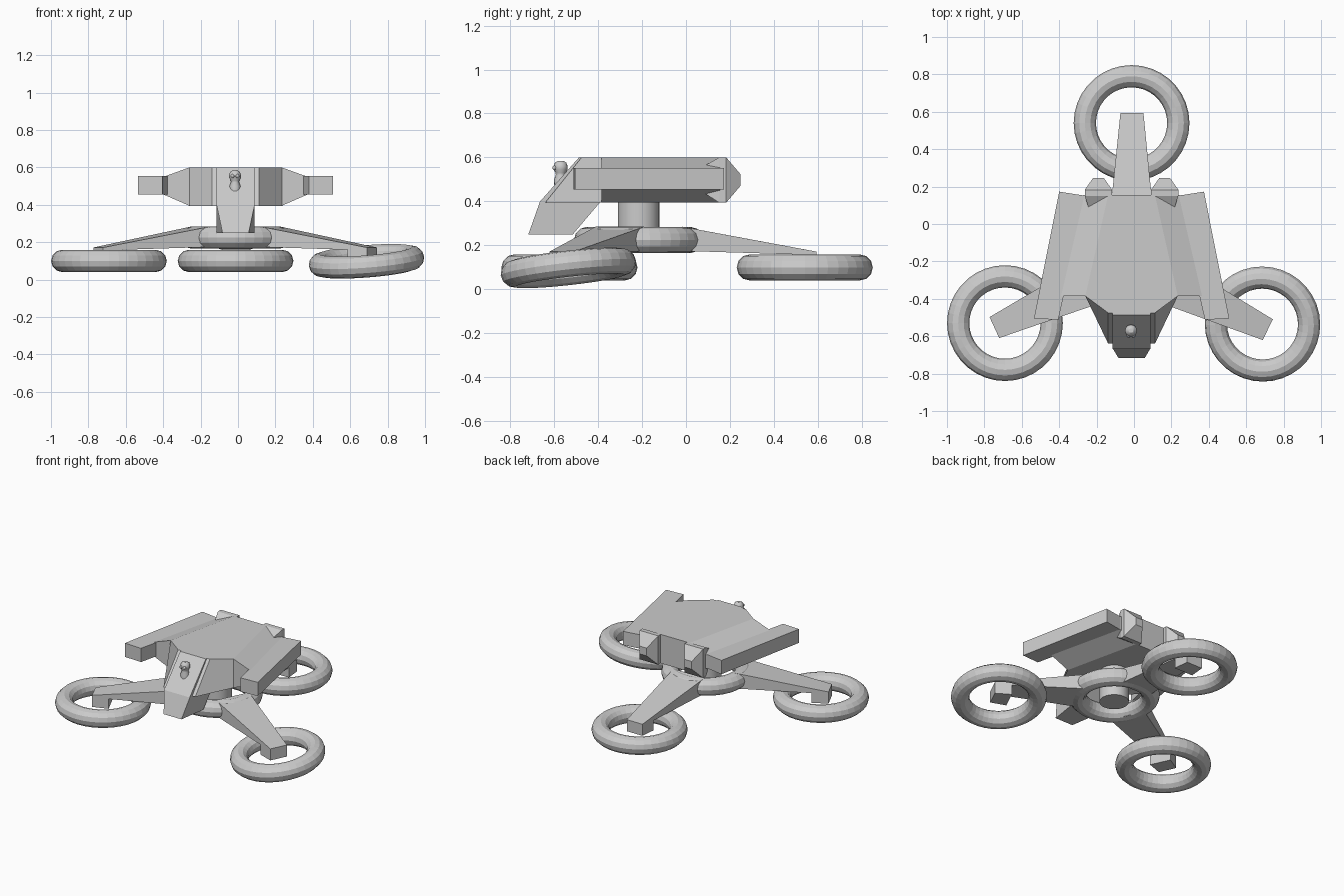
import bpy, bmesh
from math import cos, sin, pi, radians, atan2
from mathutils import Matrix

if "Cube" in bpy.data.objects:
    bpy.data.objects.remove(bpy.data.objects["Cube"])

CX = -0.013          # centre line of the craft
HUB = (CX, -0.215)   # centre of the undercarriage


def finish(name, bm):
    bmesh.ops.recalc_face_normals(bm, faces=bm.faces)
    me = bpy.data.meshes.new(name)
    bm.to_mesh(me)
    bm.free()
    ob = bpy.data.objects.new(name, me)
    bpy.context.collection.objects.link(ob)
    return ob


def loft(name, sections, mirror=False):
    """Skin matching closed cross-sections; optionally mirror across the centre line."""
    bm = bmesh.new()
    rows = [[bm.verts.new(p) for p in s] for s in sections]
    n = len(rows[0])
    for a, b in zip(rows, rows[1:]):
        for i in range(n):
            j = (i + 1) % n
            bm.faces.new((a[i], a[j], b[j], b[i]))
    bm.faces.new(rows[0])
    bm.faces.new(rows[-1])
    if mirror:
        geo = bmesh.ops.duplicate(bm, geom=bm.verts[:] + bm.edges[:] + bm.faces[:])["geom"]
        for v in geo:
            if isinstance(v, bmesh.types.BMVert):
                v.co.x = 2 * CX - v.co.x
    return finish(name, bm)


def rect(x0, x1, y, z0, z1):
    return [(x0, y, z0), (x1, y, z0), (x1, y, z1), (x0, y, z1)]


def ring(name, loc, r, tilt=(0, 0, 0)):
    bpy.ops.mesh.primitive_torus_add(location=loc, rotation=tilt, major_radius=r,
                                     minor_radius=0.0595, major_segments=36, minor_segments=12)
    bpy.context.object.name = name


def lathe(name, profile, x, y, steps):
    loft(name, [[(x + r * cos(2 * pi * i / steps), y + r * sin(2 * pi * i / steps), z)
                 for i in range(steps)] for r, z in profile])
    ob = bpy.data.objects[name]
    for p in ob.data.polygons:
        p.use_smooth = abs(p.normal.z) < 0.9


# Hover rings, the right one slightly tilted
ring("back_ring", (-0.013, 0.54, 0.10), 0.25)
ring("left_ring", (-0.69, -0.53, 0.10), 0.25)
ring("right_ring", (0.687, -0.535, 0.098), 0.25, (radians(6.3), radians(-4.4), 0))
ring("centre_ring", (*HUB, 0.225), 0.235)

# Arms: wedge with a square hub hanging at the tip
arm_profile = [(0.2, 0.285), (0.808, 0.172), (0.808, 0.09), (0.698, 0.09), (0.698, 0.16), (0.2, 0.175)]
for name, tip in (("back_arm", (-0.011, 0.593)), ("left_arm", (-0.745, -0.553)), ("right_arm", (0.705, -0.56))):
    ang = atan2(tip[1] - HUB[1], tip[0] - HUB[0])
    sides = [[(r, s * (0.1225 - (r - 0.2) * 0.1), z) for r, z in arm_profile] for s in (-1, 1)]
    arm = loft(name, sides)
    arm.data.transform(Matrix.Translation((*HUB, 0)) @ Matrix.Rotation(ang, 4, 'Z'))

# Column joining undercarriage and hull
lathe("column", [(0.095, 0.175), (0.095, 0.42)], *HUB, 24)


# Hull: flat centre with sides sloping to the wings, narrowing to the back
def hull_section(y, inner, outer):
    half = [(inner, 0.60), (outer, 0.55), (outer, 0.455), (inner, 0.395)]
    return ([(CX + x, y, z) for x, z in half] +
            [(CX - x, y, z) for x, z in reversed(half)])


loft("hull", [hull_section(-0.385, 0.247, 0.385), hull_section(0.155, 0.125, 0.26)])

# Wing pods
loft("wing_pods", [
    [(-0.535, -0.505, z), (-0.405, -0.512, z), (-0.255, 0.15, z), (-0.40, 0.173, z)]
    for z in (0.455, 0.553)], mirror=True)

# Thrusters: block with a tapered end
xc = -0.19
loft("thrusters", [
    rect(xc - 0.05, xc + 0.05, 0.08, 0.44, 0.56),
    rect(xc - 0.073, xc + 0.073, 0.15, 0.395, 0.60),
    rect(xc - 0.073, xc + 0.073, 0.183, 0.395, 0.60),
    rect(xc - 0.028, xc + 0.028, 0.247, 0.47, 0.525)], mirror=True)


# Nose block with slanted front
def nose_front(wt, wb, yt, yb):
    return [(CX - wb, yb, 0.395), (CX + wb, yb, 0.395), (CX + wt, yt, 0.60), (CX - wt, yt, 0.60)]


loft("nose", [rect(CX - 0.247, CX + 0.247, -0.385, 0.395, 0.60),
              nose_front(0.125, 0.125, -0.475, -0.64)])
# Raised front panel
loft("nose_panel", [nose_front(0.101, 0.101, -0.45, -0.60), nose_front(0.101, 0.101, -0.487, -0.668)])
# Chin below the nose
loft("chin", [
    [(CX - 0.101, -0.665, 0.397), (CX + 0.101, -0.665, 0.397), (CX + 0.101, -0.39, 0.397), (CX - 0.101, -0.39, 0.397)],
    [(CX - 0.07, -0.717, 0.25), (CX + 0.07, -0.717, 0.25), (CX + 0.101, -0.515, 0.25), (CX - 0.101, -0.515, 0.25)]])

# Small pilot figure with goggles
lathe("pilot", [(0.028, 0.45), (0.03, 0.50), (0.022, 0.52), (0.023, 0.53), (0.031, 0.545),
                (0.032, 0.56), (0.026, 0.576), (0.012, 0.585)], CX - 0.003, -0.57, 16)
for side, s in (("left", -1), ("right", 1)):
    bpy.ops.mesh.primitive_uv_sphere_add(segments=10, ring_count=6, radius=0.011,
                                         location=(CX - 0.003 + s * 0.013, -0.597, 0.553))
    bpy.context.object.name = side + "_goggle"
